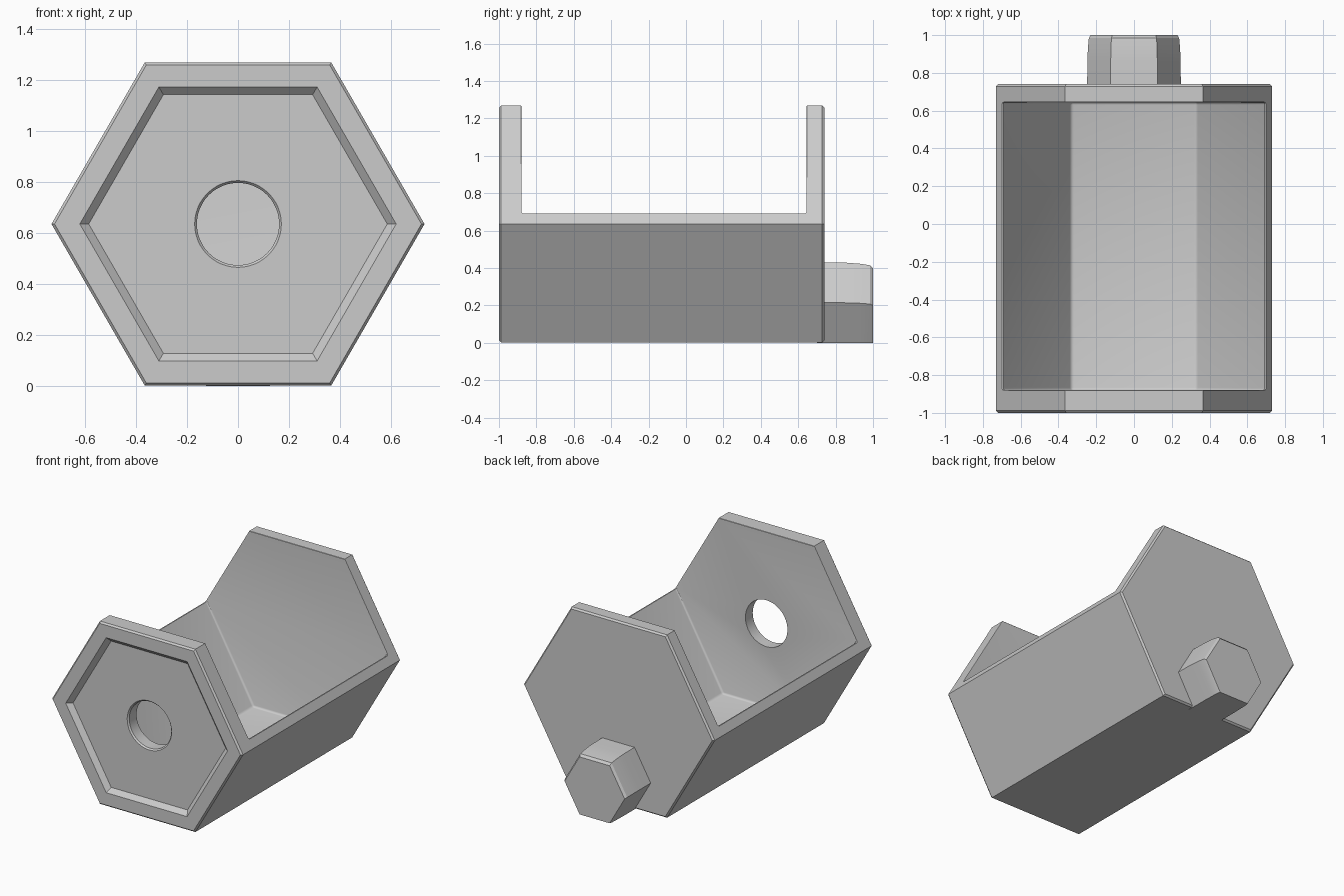
import bpy, bmesh
from math import cos, sin, pi

default = bpy.data.objects.get("Cube")
if default:
    bpy.data.objects.remove(default, do_unlink=True)

grey = bpy.data.materials.new("plain_grey")
grey.use_nodes = True
COLOUR = (0.6, 0.6, 0.6, 1)
grey.diffuse_color = COLOUR
grey.node_tree.nodes["Principled BSDF"].inputs["Base Color"].default_value = COLOUR

R = 0.731               # hexagon corner radius
MID = 0.635             # hexagon centre height
FRONT, BACK = -1.0, 0.74
IN_FRONT, IN_BACK = -0.88, 0.645
RIM = 0.69              # top of the trough sides
CHAMFER = 0.012


def ring(radius, sides=6, z=MID):
    return [(radius * cos(2 * pi * i / sides), z + radius * sin(2 * pi * i / sides))
            for i in range(sides)]


def loft(name, sections):
    """Join (y, profile) sections into a closed solid running along y."""
    bm = bmesh.new()
    loops = [[bm.verts.new((x, y, z)) for x, z in profile] for y, profile in sections]
    n = len(loops[0])
    for a, b in zip(loops, loops[1:]):
        for i in range(n):
            j = (i + 1) % n
            bm.faces.new((a[i], a[j], b[j], b[i]))
    bm.faces.new(loops[0])
    bm.faces.new(loops[-1])
    bmesh.ops.recalc_face_normals(bm, faces=bm.faces)
    mesh = bpy.data.meshes.new(name)
    bm.to_mesh(mesh)
    bm.free()
    mesh.materials.append(grey)
    obj = bpy.data.objects.new(name, mesh)
    bpy.context.collection.objects.link(obj)
    return obj


def bevel_edges(obj, rule, width, segments=1):
    bm = bmesh.new()
    bm.from_mesh(obj.data)
    edges = [e for e in bm.edges if rule(*[v.co for v in e.verts])]
    bmesh.ops.bevel(bm, geom=edges, offset=width, segments=segments,
                    profile=0.5, affect='EDGES', clamp_overlap=True)
    bm.to_mesh(obj.data)
    bm.free()


def activate(obj):
    bpy.ops.object.select_all(action='DESELECT')
    obj.select_set(True)
    bpy.context.view_layer.objects.active = obj


def combine(obj, tool, operation='DIFFERENCE'):
    mod = obj.modifiers.new(tool.name, 'BOOLEAN')
    mod.object, mod.operation, mod.solver = tool, operation, 'EXACT'
    activate(obj)
    bpy.ops.object.modifier_apply(modifier=mod.name)
    bpy.data.objects.remove(tool, do_unlink=True)


# Hexagonal body with chamfered ends
body = loft("hexagonal_trough", [
    (FRONT, ring(R - CHAMFER)), (FRONT + CHAMFER, ring(R)),
    (BACK - CHAMFER, ring(R)), (BACK, ring(R - CHAMFER))])

# Open cavity: sloped sides below the rim, everything removed above it
half_floor, floor, half_rim = 0.332, 0.058, 0.692
right_side = [(half_floor, floor), (half_rim, RIM), (1, RIM), (1, 1.5)]
profile = right_side + [(-x, z) for x, z in reversed(right_side)]
cavity = loft("cavity_cutter", [(IN_FRONT, profile), (IN_BACK, profile)])


def cavity_edge(a, b):
    across = abs(a.y - b.y) < 0.01 and max(a.z, b.z) < 0.7
    along_floor = max(a.z, b.z) < 0.1
    return across or along_floor


bevel_edges(cavity, cavity_edge, 0.014, 3)
combine(body, cavity)


# Chamfer the inner edges of both end walls
def wall_edge(a, b):
    on_wall = all(min(abs(v.y - IN_FRONT), abs(v.y - IN_BACK)) < 0.001 for v in (a, b))
    on_outline = all(abs(v.z - MID) > 0.866 * R - 0.003
                     or abs(abs(v.x) + abs(v.z - MID) / 3 ** 0.5 - R) < 0.003
                     for v in (a, b))
    return on_wall and on_outline and min(a.z, b.z) > RIM


bevel_edges(body, wall_edge, CHAMFER)

# Shallow tapered recess in the front face
combine(body, loft("recess_cutter", [
    (FRONT - 0.03, ring(0.655)), (FRONT + 0.03, ring(0.585))]))

# Round hole through the front wall
combine(body, loft("hole_cutter", [
    (FRONT - 0.1, ring(0.17, 48)), (FRONT + 0.03, ring(0.17, 48)),
    (FRONT + 0.04, ring(0.161, 48)), (IN_FRONT + 0.1, ring(0.161, 48))]))

# Hexagonal peg on the back, slightly rounded towards its end
steps = [(BACK - 0.04, 0.248), (0.86, 0.247), (0.93, 0.244), (0.985, 0.239), (1.0, 0.23)]
peg = loft("back_peg", [(y, ring(r, z=r * sin(pi / 3))) for y, r in steps])

for part in (body, peg):
    activate(part)
    bpy.ops.object.shade_smooth_by_angle(angle=0.45)
